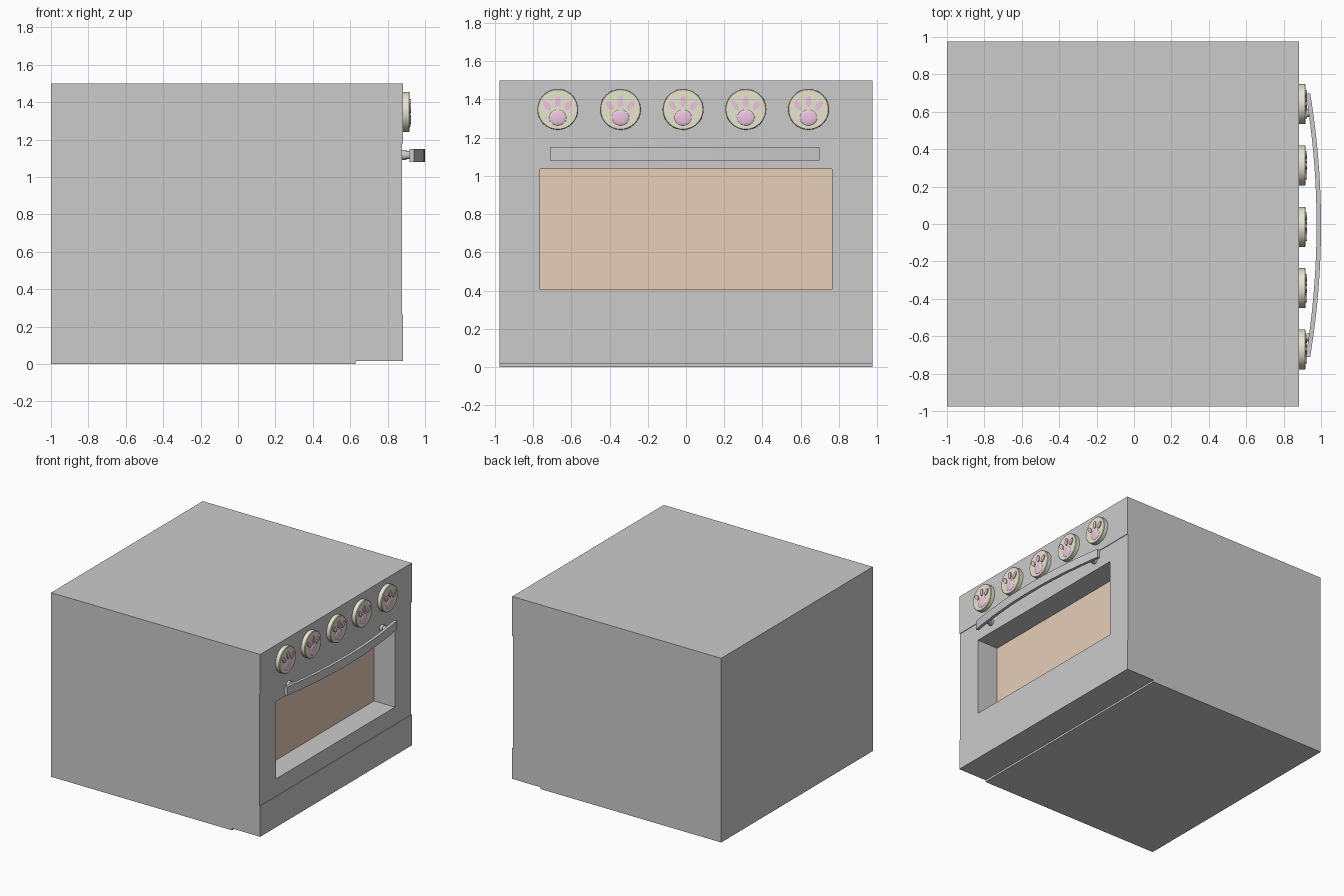
import bpy, bmesh, math
from mathutils import Matrix, Vector

if "Cube" in bpy.data.objects:
    bpy.data.objects.remove(bpy.data.objects["Cube"])


def material(name, rgb):
    m = bpy.data.materials.new(name)
    m.diffuse_color = (*rgb, 1)
    m.use_nodes = True
    m.node_tree.nodes["Principled BSDF"].inputs["Base Color"].default_value = m.diffuse_color
    return m


CREAM = material("cream", (0.80, 0.79, 0.62))
PINK = material("pink", (0.85, 0.56, 0.75))
TAN = material("tan", (0.80, 0.62, 0.48))


def finish(name, bm, mat=None, smooth=False):
    bmesh.ops.recalc_face_normals(bm, faces=bm.faces[:])
    me = bpy.data.meshes.new(name)
    bm.to_mesh(me)
    bm.free()
    ob = bpy.data.objects.new(name, me)
    bpy.context.collection.objects.link(ob)
    if mat:
        me.materials.append(mat)
    if smooth:
        bpy.ops.object.select_all(action='DESELECT')
        ob.select_set(True)
        bpy.context.view_layer.objects.active = ob
        bpy.ops.object.shade_smooth_by_angle(angle=math.radians(35))
    return ob


def box(name, x, y, z, mat=None):
    bm = bmesh.new()
    size = [b - a for a, b in (x, y, z)]
    mid = [(a + b) / 2 for a, b in (x, y, z)]
    bmesh.ops.create_cube(bm, size=1, matrix=Matrix.Translation(mid) @ Matrix.Diagonal((*size, 1)))
    return finish(name, bm, mat)


def lathe(name, profile, cy, cz, ry=1.0, rz=1.0, tilt=0.0, mat=None, n=32):
    """Turn (x, radius) points about an x-facing axis; ry, rz stretch the outline."""
    bm = bmesh.new()
    place = Matrix.Translation((0, cy, cz)) @ Matrix.Rotation(tilt, 4, 'X')
    rings = []
    for x, r in profile:
        rings.append([bm.verts.new(place @ Vector((x, r * ry * math.cos(a), r * rz * math.sin(a))))
                      for a in (2 * math.pi * i / n for i in range(n))])
    for a, b in zip(rings, rings[1:]):
        for i in range(n):
            j = (i + 1) % n
            bm.faces.new((a[i], a[j], b[j], b[i]))
    bm.faces.new(rings[0])
    bm.faces.new(rings[-1])
    return finish(name, bm, mat, smooth=True)


W = 0.975          # half width
SEAM = 0.628       # where the front slabs meet the cabinet
FACE = 0.883       # front plane of panel and drawer

# cabinet, control panel and drawer
box("oven_body", (-1, SEAM), (-W, W), (0, 1.5))
box("control_panel", (SEAM, FACE), (-W, W), (1.18, 1.5))
box("bottom_drawer", (SEAM, FACE), (-W, W), (0.015, 0.265))

# door: rectangular frame around the window opening
bm = bmesh.new()


def rect(x, y, z0, z1):
    return [bm.verts.new((x, *p)) for p in ((-y, z0), (y, z0), (y, z1), (-y, z1))]


loops = [rect(SEAM, W, 0.265, 1.18), rect(0.878, W, 0.265, 1.18),
         rect(0.878, 0.765, 0.405, 1.035), rect(SEAM, 0.765, 0.405, 1.035)]
for a, b in zip(loops, loops[1:] + loops[:1]):
    for i in range(4):
        j = (i + 1) % 4
        bm.faces.new((a[i], a[j], b[j], b[i]))
finish("oven_door", bm)
box("door_window", (SEAM, 0.69), (-0.765, 0.765), (0.405, 1.035), TAN)

# curved handle bar swept across the door
bm = bmesh.new()
sections = []
N = 24
for i in range(N + 1):
    t = -1 + 2 * i / N
    y = 0.705 * t - 0.006
    x = 0.976 - 0.058 * t * t
    sections.append([bm.verts.new(p) for p in
                     ((x, y, 1.08), (x + 0.024, y, 1.08), (x + 0.024, y, 1.15), (x, y, 1.15))])
for a, b in zip(sections, sections[1:]):
    for i in range(4):
        j = (i + 1) % 4
        bm.faces.new((a[i], a[j], b[j], b[i]))
bm.faces.new(sections[0])
bm.faces.new(sections[-1])
finish("door_handle", bm, smooth=True)

# handle mounts
for y in (-0.606, 0.594):
    lathe("handle_mount", [(0.87, 0.027), (0.9, 0.027), (0.9, 0.021), (0.943, 0.021)], y, 1.117, n=20)

# knobs with paw pads
for k in range(5):
    y, z = -0.671 + 0.328 * k, 1.348
    lathe("knob", [(0.88, 0.107), (0.914, 0.107), (0.918, 0.103)], y, z, mat=CREAM, n=48)
    pad = [(0.917 + 0.008 * math.sin(a), math.cos(a)) for a in (0, 0.35, 0.7, 1.05, 1.35, 1.54)]
    lathe("paw_pad", pad, y, z - 0.043, 0.046, 0.042, mat=PINK)
    for dy, dz, tilt in ((-0.055, 0.02, 35), (0, 0.041, 0), (0.055, 0.02, -35)):
        lathe("paw_toe", [(0.917, 1), (0.925, 1)], y + dy, z + dz, 0.015, 0.029,
              math.radians(tilt), PINK, 20)
